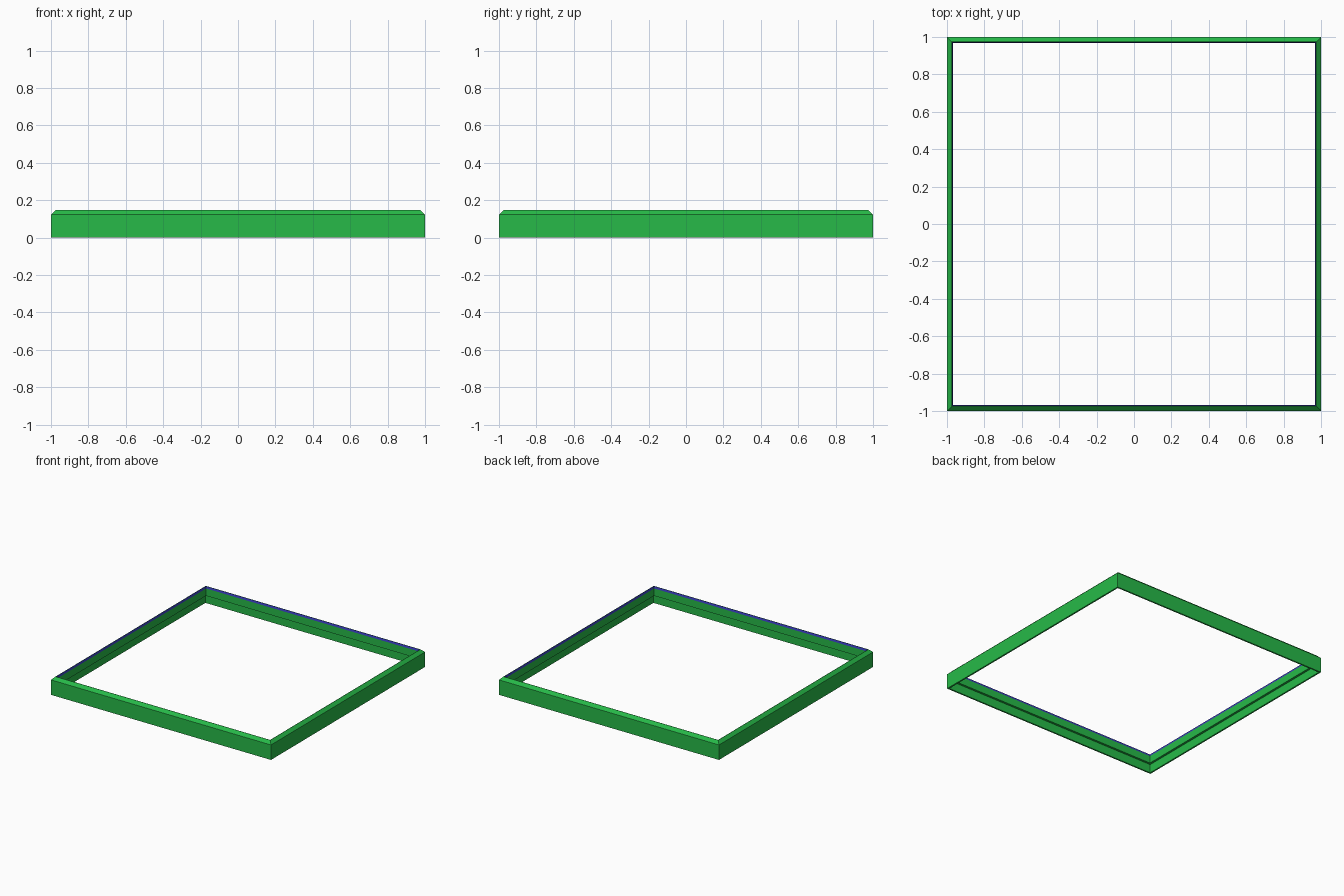
import bpy

if "Cube" in bpy.data.objects:
    bpy.data.objects.remove(bpy.data.objects["Cube"])

def material(name, rgb):
    m = bpy.data.materials.new(name)
    m.diffuse_color = (*rgb, 1)
    m.use_nodes = True
    m.node_tree.nodes["Principled BSDF"].inputs["Base Color"].default_value = m.diffuse_color
    return m

green = material("green", (0.02, 0.49, 0.065))
blue = material("blue", (0.04, 0.045, 0.5))

# Wall cross-section: (distance from centre, height), swept round the square
profile = [
    (1.0, 0.0), (1.0, 0.123),        # outer wall
    (0.976, 0.147), (0.973, 0.147),  # sloped top and narrow rim
    (0.969, 0.130),                  # blue inner strip
    (0.969, 0.07), (0.987, 0.07),    # inner lip with overhang
    (0.987, 0.0),                    # recessed lower wall
]
BLUE_SEGMENT = 3
corners = [(-1, -1), (1, -1), (1, 1), (-1, 1)]
n = len(profile)

verts = [(sx * d, sy * d, z) for sx, sy in corners for d, z in profile]
faces, slots = [], []
for c in range(4):
    e = (c + 1) % 4
    for i in range(n):
        j = (i + 1) % n
        faces.append((c * n + i, e * n + i, e * n + j, c * n + j))
        slots.append(1 if i == BLUE_SEGMENT else 0)

# Square frame
mesh = bpy.data.meshes.new("square_frame")
mesh.from_pydata(verts, [], faces)
mesh.materials.append(green)
mesh.materials.append(blue)
for poly, slot in zip(mesh.polygons, slots):
    poly.material_index = slot
mesh.update()
frame = bpy.data.objects.new("square_frame", mesh)
bpy.context.collection.objects.link(frame)
